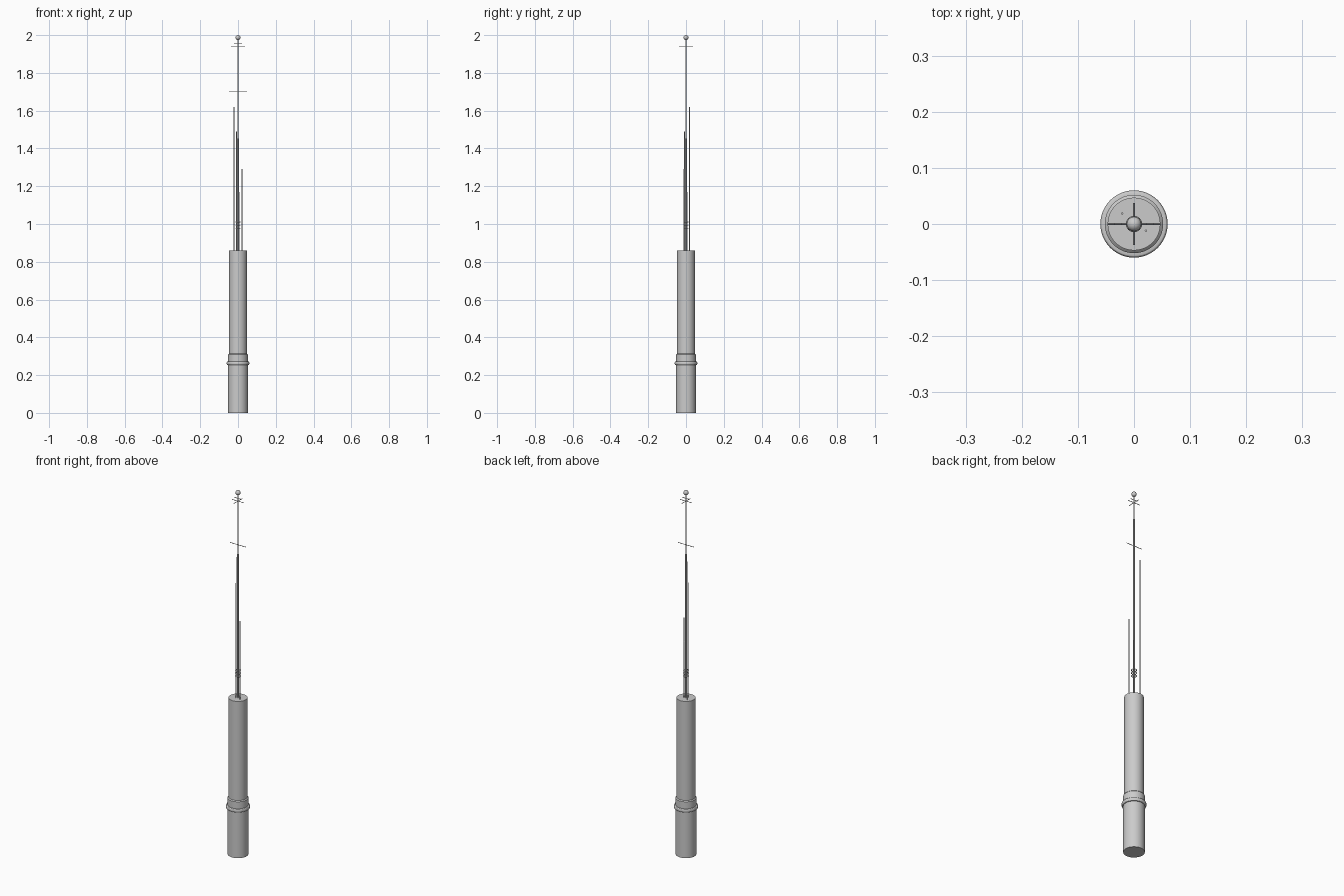
import bpy, bmesh, math
from mathutils import Vector

if "Cube" in bpy.data.objects:
    bpy.data.objects.remove(bpy.data.objects["Cube"])


def finish(obj, name):
    obj.name = name
    bpy.ops.object.shade_smooth_by_angle(angle=math.radians(35))
    return obj


def lathe(name, profile, sides=48):
    """Revolve (radius, height) points around z."""
    bm = bmesh.new()
    vs = [bm.verts.new((r, 0, z)) for r, z in profile]
    es = [bm.edges.new(p) for p in zip(vs, vs[1:])]
    bmesh.ops.spin(bm, geom=vs + es, cent=(0, 0, 0), axis=(0, 0, 1),
                   angle=math.tau, steps=sides)
    bmesh.ops.remove_doubles(bm, verts=bm.verts, dist=1e-5)
    bmesh.ops.recalc_face_normals(bm, faces=bm.faces)
    mesh = bpy.data.meshes.new(name)
    bm.to_mesh(mesh)
    bm.free()
    obj = bpy.data.objects.new(name, mesh)
    bpy.context.collection.objects.link(obj)
    bpy.ops.object.select_all(action='DESELECT')
    obj.select_set(True)
    bpy.context.view_layer.objects.active = obj
    return finish(obj, name)


def rod(name, a, b, r1, r2=None, sides=12):
    """Thin, optionally tapered rod between two points."""
    a, b = Vector(a), Vector(b)
    bpy.ops.mesh.primitive_cone_add(vertices=sides, radius1=r1, radius2=r2 or r1,
                                    depth=(b - a).length, location=(a + b) / 2,
                                    rotation=(b - a).to_track_quat('Z', 'Y').to_euler())
    return finish(bpy.context.object, name)


# Stepped tubular housing
lathe("lower_housing", [(0, 0), (0.052, 0), (0.052, 0.31), (0.047, 0.315), (0, 0.315)])
lathe("upper_housing", [(0, 0.31), (0.047, 0.31), (0.047, 0.86), (0, 0.86)])

# Rounded flange around the housing
ring = [(0.0565 + 0.0035 * math.cos(t), 0.2625 + 0.009 * math.sin(t))
        for t in (math.pi * (i / 8 - 0.5) for i in range(9))]
lathe("flange", [(0.05, 0.2535)] + ring + [(0.05, 0.2715)])

# Central mast with ball tip
rod("mast", (0, 0, 0.855), (0, 0, 1.985), 0.0045, 0.0035, 16)
bpy.ops.mesh.primitive_uv_sphere_add(segments=24, ring_count=16, radius=0.013,
                                     location=(0, 0, 1.987))
finish(bpy.context.object, "ball_tip")

# Whip antennas of different heights
for i, (x, y, top) in enumerate([(-0.021, 0.019, 1.62), (0.021, -0.012, 1.29),
                                 (-0.008, -0.008, 1.49), (0.007, 0.007, 1.17)]):
    rod(f"whip_antenna_{i + 1}", (x, y, 0.855), (x, y, top), 0.002)

# Crossbars on the mast
for name, x, y, z in [("wide_crossbar", 0.047, 0, 1.70),
                      ("upper_crossbar_x", 0.036, 0, 1.94),
                      ("upper_crossbar_y", 0, 0.037, 1.94),
                      ("small_crossbar", 0.022, 0, 1.955)]:
    rod(name, (-x, -y, z), (x, y, z), 0.0015)

# Small clamp rings near the mast base
for i in range(3):
    bpy.ops.mesh.primitive_torus_add(major_segments=24, minor_segments=8,
                                     major_radius=0.0125, minor_radius=0.002,
                                     location=(0, 0, 0.978 + 0.016 * i))
    finish(bpy.context.object, f"clamp_ring_{i + 1}")
